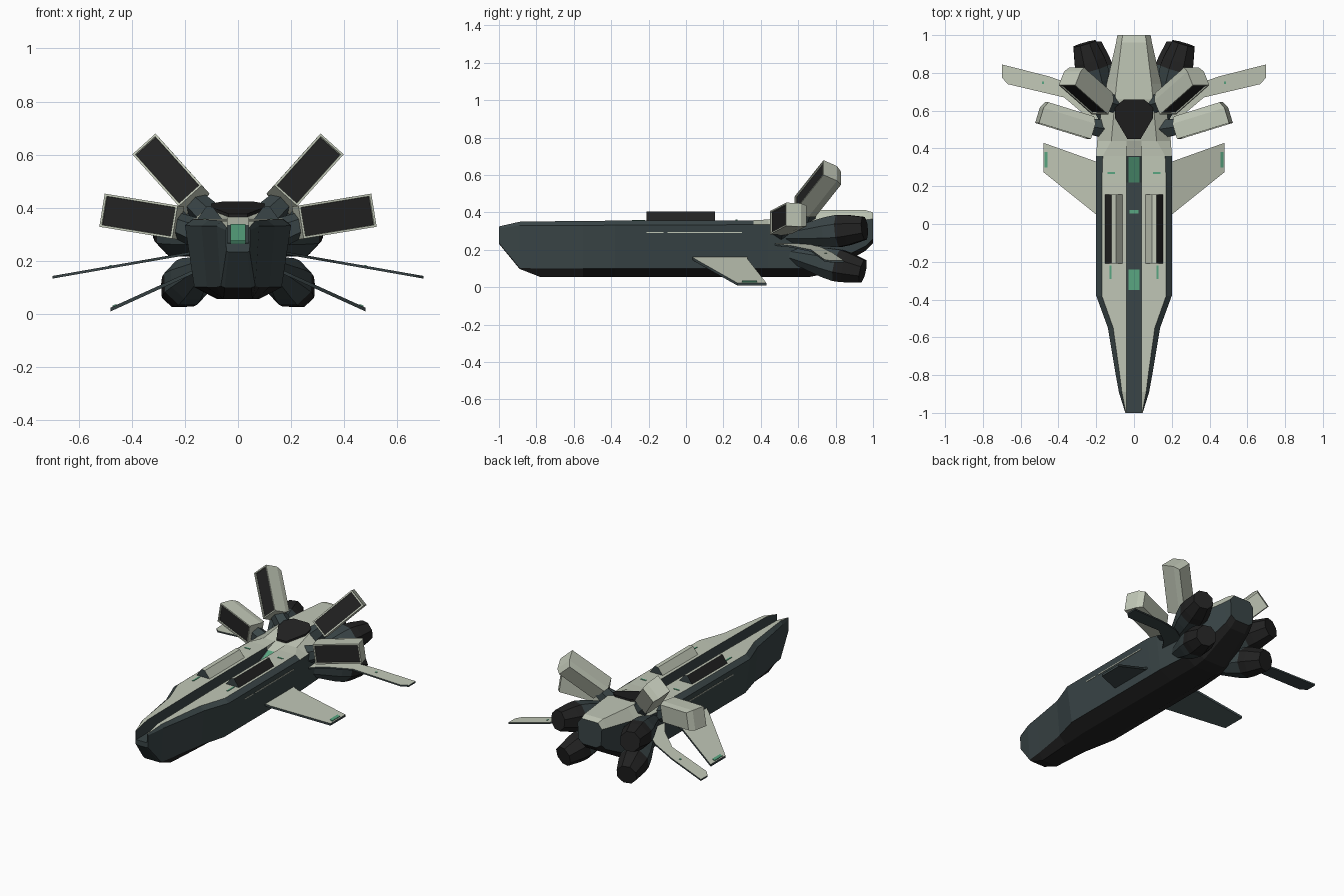
import bpy, bmesh, math
from mathutils import Vector

if "Cube" in bpy.data.objects:
    bpy.data.objects.remove(bpy.data.objects["Cube"])


def material(name, rgb):
    m = bpy.data.materials.new(name)
    m.diffuse_color = (*rgb, 1)
    m.use_nodes = True
    m.node_tree.nodes["Principled BSDF"].inputs["Base Color"].default_value = m.diffuse_color
    return m


MATS = [material("pale_plating", (.53, .57, .47)), material("dark_slate", (.042, .060, .063)),
        material("black", (.016, .016, .016)), material("green_marking", (.10, .38, .22))]
PALE, DARK, BLACK, GREEN = range(4)


def finish(name, bm):
    bmesh.ops.remove_doubles(bm, verts=bm.verts, dist=1e-5)
    bmesh.ops.recalc_face_normals(bm, faces=bm.faces)
    me = bpy.data.meshes.new(name)
    bm.to_mesh(me)
    bm.free()
    for m in MATS:
        me.materials.append(m)
    ob = bpy.data.objects.new(name, me)
    bpy.context.collection.objects.link(ob)
    return ob


def loft(name, rings, rule, end_mat=DARK):
    """Skin a list of closed rings; rule(section, side) gives the colour."""
    bm = bmesh.new()
    vs = [[bm.verts.new(p) for p in r] for r in rings]
    n = len(rings[0])
    for i in range(len(vs) - 1):
        for j in range(n):
            k = (j + 1) % n
            f = bm.faces.new((vs[i][j], vs[i][k], vs[i + 1][k], vs[i + 1][j]))
            f.material_index = rule(i, j)
    for r in (vs[0], vs[-1]):
        bm.faces.new(r).material_index = end_mat
    return finish(name, bm)


def plate(name, pts, zfun, thick, top, rest):
    """Flat outline in x,y lifted to a height function and given thickness."""
    rings = [[(x, y, zfun(x, y) + o) for x, y in pts] for o in (-thick / 2, thick / 2)]
    ob = loft(name, rings, lambda i, j: rest, rest)
    for p in ob.data.polygons:
        if p.normal.z > .5:
            p.material_index = top
    return ob


def box(name, x0, x1, y0, y1, z, thick, mat):
    return plate(name, [(x0, y0), (x1, y0), (x1, y1), (x0, y1)], lambda x, y: z, thick, mat, mat)


def tube(name, a, b, stops, sides, rule):
    """Faceted body of revolution from a to b; stops are (fraction, radius)."""
    a, b = Vector(a), Vector(b)
    q = (b - a).to_track_quat('Z', 'Y')
    rings = []
    for t, r in stops:
        rings.append([a.lerp(b, t) + q @ Vector((r * math.cos(u), r * math.sin(u), 0))
                      for u in [2 * math.pi * (k + .5) / sides for k in range(sides)]])
    return loft(name, rings, rule, BLACK)


# Hull: y, then (x, z) of deck edge, shoulder, lower corner, keel, and channel floor z
C = .04
SECTIONS = [
    (-1.0, .043, .325, .046, .315, .044, .236, .035, .232, .265),
    (-.89, .064, .350, .080, .330, .065, .103, .050, .098, .265),
    (-.78, .078, .352, .100, .330, .080, .100, .055, .055, .265),
    (-.55, .110, .354, .138, .330, .118, .100, .070, .055, .265),
    (-.38, .170, .356, .200, .332, .165, .100, .080, .055, .265),
    (.22, .170, .358, .200, .334, .165, .100, .080, .055, .270),
    (.36, .165, .358, .200, .334, .165, .100, .080, .055, .335),
    (.44, .120, .362, .195, .334, .165, .100, .080, .055, .362),
    (.66, .100, .412, .165, .335, .150, .100, .080, .055, .412),
    (.74, .093, .412, .145, .345, .135, .110, .075, .070, .412),
    (.96, .066, .412, .095, .360, .090, .220, .055, .195, .412),
    (1.0, .060, .400, .088, .365, .083, .260, .050, .235, .400),
]
rings = []
for y, xt, zt, xs, zs, xc, zc, xb, zb, zf in SECTIONS:
    half = [(C, zf), (C, zt), (xt, zt), (xs, zs), (xc, zc), (xb, zb)]
    rings.append([(x, y, z) for x, z in half] + [(-x, y, z) for x, z in reversed(half)])


def hull_rule(i, j):
    j = min(j, 10 - j) if j < 11 else 11
    if j == 11:
        return PALE if i >= 6 else DARK
    if j == 1 or (j in (0, 2) and i >= 6):
        return PALE
    if j >= 4:
        return BLACK if i > 0 else DARK
    return DARK


loft("hull", rings, hull_rule)

# Dark sensor window on the rising rear deck
WIN = [(-.035, .45), (.035, .45), (.10, .56), (.10, .62), (.055, .658),
       (-.055, .658), (-.10, .62), (-.10, .56)]
plate("sensor_window", WIN, lambda x, y: .362 + (y - .44) * .227 + .004, .016, BLACK, BLACK)

# Green markings in the channel and on the deck
plate("channel_ramp_marking", [(-.028, .22), (.028, .22), (.028, .355), (-.028, .355)],
      lambda x, y: .273 + (y - .22) * .464, .006, GREEN, GREEN)
box("channel_mid_marking", -.028, .028, -.35, -.24, .268, .006, GREEN)
box("channel_small_marking", -.025, .025, .055, .075, .270, .006, GREEN)


def pod(name, a, b, w, depth, s):
    """Box intake petal: front face centre runs from a to b, width vector w."""
    a, b, w = Vector(a), Vector(b), Vector(w)
    d = b - a
    w -= d * (w.dot(d) / d.dot(d))
    back = d.cross(w).normalized()
    if back.y < 0:
        back = -back
    mid = (a + b) / 2
    front = [a - w / 2, a + w / 2, b + w / 2, b - w / 2]
    rings = [front, [p + back * depth * .7 for p in front],
             [mid + (p - mid) * .88 + back * depth for p in front]]
    bm = bmesh.new()
    vs = [[bm.verts.new((p.x * s, p.y, p.z)) for p in r] for r in rings]
    for i in range(2):
        for j in range(4):
            k = (j + 1) % 4
            bm.faces.new((vs[i][j], vs[i][k], vs[i + 1][k], vs[i + 1][j]))
    bm.faces.new(vs[2])
    mouth = bm.faces.new(vs[0])
    bmesh.ops.recalc_face_normals(bm, faces=bm.faces)
    bmesh.ops.inset_region(bm, faces=[mouth], thickness=.012, depth=0)
    bmesh.ops.inset_region(bm, faces=[mouth], thickness=.001, depth=-.008)
    mouth.material_index = BLACK
    finish(name, bm)


for s, side in ((1, "right"), (-1, "left")):
    def m(pts):
        return [(x * s, *r) for x, *r in pts]

    # Intake petals and their struts
    pod("upper_intake_" + side, (.18, .58, .445), (.355, .735, .64), (.087, 0, -.079), .12, s)
    pod("lower_intake_" + side, (.238, .45, .345), (.513, .535, .39), (.02, 0, -.125), .12, s)
    for nm, a, b in (("upper", (.08, .63, .34), (.19, .66, .445)),
                     ("lower", (.12, .50, .29), (.26, .52, .345))):
        tube(nm + "_intake_strut_" + side, *m([a, b]), [(0, .06), (1, .045)], 6, lambda i, j: DARK)

    # Engines: slate cowl, black nozzle
    for nm, a, b in (("upper", (.13, .50, .27), (.262, .955, .315)),
                     ("lower", (.11, .50, .19), (.23, .945, .085))):
        tube(nm + "_engine_" + side, *m([a, b]),
             [(0, .03), (.55, .085), (.70, .093), (.80, .088), (1, .066)], 8,
             lambda i, j: DARK if i < 2 else BLACK)

    # Wings
    plate("rear_wing_" + side,
          m([(.16, .45), (.24, .56), (.37, .67), (.667, .74), (.70, .775), (.70, .845),
             (.445, .78), (.28, .72), (.16, .63)]),
          lambda x, y: .228 - .175 * (abs(x) - .18), .010, PALE, DARK)
    plate("front_wing_" + side,
          m([(.15, .02), (.20, .05), (.48, .275), (.48, .43), (.20, .33), (.15, .33)]),
          lambda x, y: .143 - .455 * (abs(x) - .20), .014, PALE, DARK)
    plate("wing_tip_marking_" + side, m([(.458, .30), (.474, .30), (.474, .38), (.458, .38)]),
          lambda x, y: .152 - .455 * (abs(x) - .20), .004, GREEN, GREEN)
    plate("rear_wing_marking_" + side, m([(.477, .74), (.487, .74), (.487, .755), (.477, .755)]),
          lambda x, y: .234 - .175 * (abs(x) - .18), .003, GREEN, GREEN)

    # Raised deck vents: pale inner slope, black outer face
    prof = [(.055, .35), (.095, .402), (.118, .406), (.157, .352)]
    loft("deck_vent_" + side, [[(x * s, y, z) for x, z in prof] for y in (-.21, .155)],
         lambda i, j: BLACK if j == 2 else PALE, DARK)

    # Small deck markings and side stripes
    box("deck_marking_a_" + side, .10 * s, .14 * s, .265, .275, .359, .004, GREEN)
    box("deck_marking_b_" + side, .12 * s, .13 * s, -.29, -.22, .3575, .004, GREEN)
    for k, (y0, y1) in enumerate(((-.21, -.12), (-.10, .30))):
        box("side_stripe_%d_%s" % (k, side), .190 * s, .197 * s, y0, y1, .292, .006, PALE)
